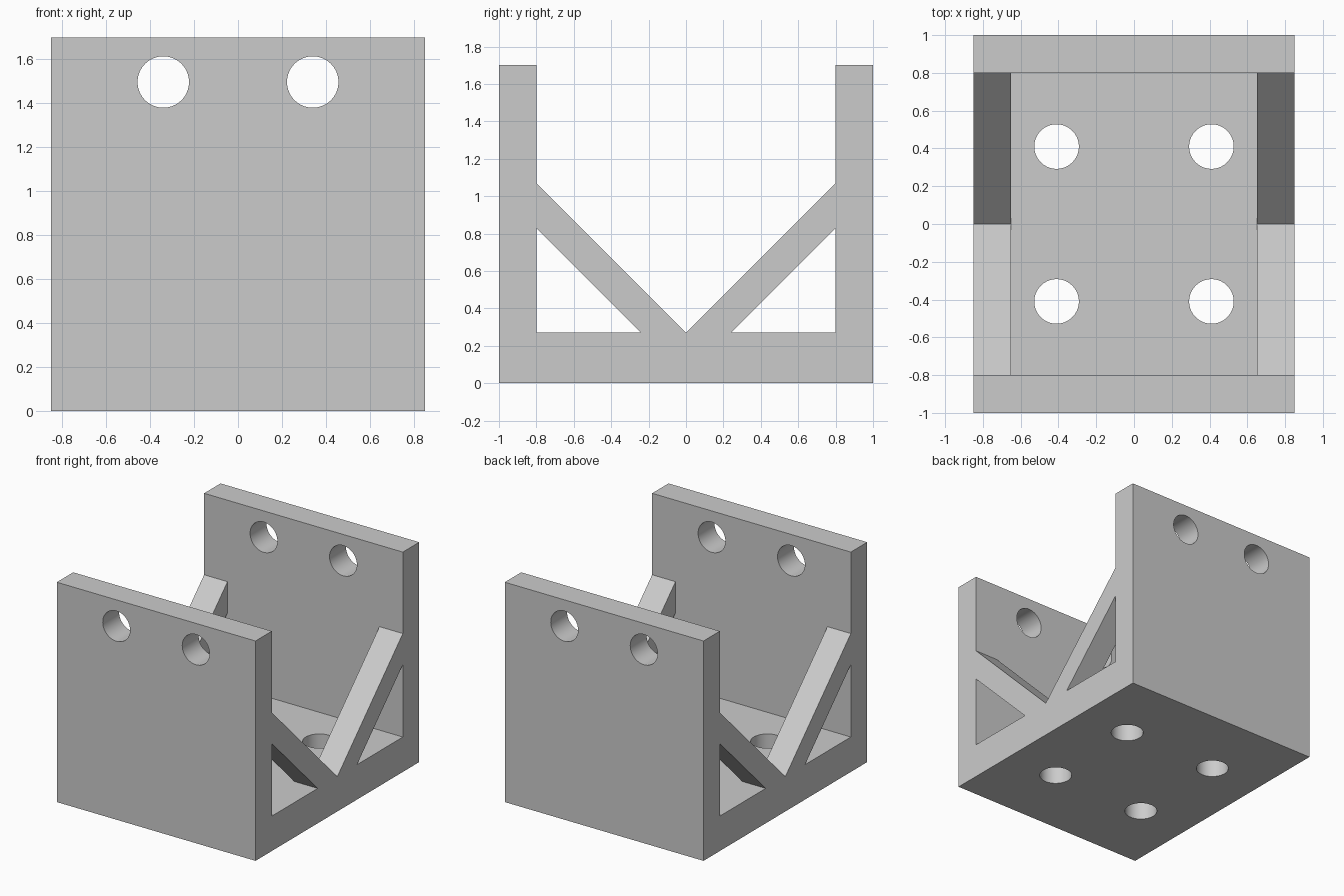
import bpy, bmesh
from math import pi
from mathutils import Matrix

cube = bpy.data.objects.get("Cube")
if cube:
    bpy.data.objects.remove(cube)

HALF_X, HALF_Y, HEIGHT = 0.85, 1.0, 1.70
WALL, FLOOR = 0.20, 0.27
INNER_X, INNER_Y = HALF_X - WALL, HALF_Y - WALL
BRACE = 0.24

grey = bpy.data.materials.new("plain grey")
grey.use_nodes = True
colour = (0.6, 0.6, 0.6, 1)
grey.diffuse_color = colour
grey.node_tree.nodes["Principled BSDF"].inputs["Base Color"].default_value = colour


def finish(name, bm):
    bmesh.ops.recalc_face_normals(bm, faces=bm.faces)
    mesh = bpy.data.meshes.new(name)
    bm.to_mesh(mesh)
    bm.free()
    mesh.materials.append(grey)
    obj = bpy.data.objects.new(name, mesh)
    bpy.context.collection.objects.link(obj)
    return obj


def extrude_profile(name, points, half_width):
    """Sweep a side (y, z) outline along x."""
    bm = bmesh.new()
    face = bm.faces.new([bm.verts.new((-half_width, y, z)) for y, z in points])
    swept = bmesh.ops.extrude_face_region(bm, geom=[face])["geom"]
    verts = [v for v in swept if isinstance(v, bmesh.types.BMVert)]
    bmesh.ops.translate(bm, verts=verts, vec=(2 * half_width, 0, 0))
    return finish(name, bm)


def drill(name, radius, depth, place):
    bm = bmesh.new()
    bmesh.ops.create_cone(bm, cap_ends=True, segments=64, radius1=radius,
                          radius2=radius, depth=depth, matrix=place)
    return finish(name, bm)


# Body with two tall walls and a V shaped gap between them
body = extrude_profile("bracket_body", [
    (-HALF_Y, 0), (HALF_Y, 0), (HALF_Y, HEIGHT), (INNER_Y, HEIGHT),
    (INNER_Y, FLOOR + INNER_Y), (0, FLOOR), (-INNER_Y, FLOOR + INNER_Y),
    (-INNER_Y, HEIGHT), (-HALF_Y, HEIGHT)], HALF_X)

# Cavity that leaves the diagonal braces only at the sides
cutters = [extrude_profile("cavity_cutter", [
    (-INNER_Y, FLOOR), (INNER_Y, FLOOR),
    (INNER_Y, HEIGHT + 0.2), (-INNER_Y, HEIGHT + 0.2)], INNER_X)]

# Triangular windows under the braces
for side in (-1, 1):
    cutters.append(extrude_profile("window_cutter", [
        (side * BRACE, FLOOR), (side * INNER_Y, FLOOR),
        (side * INNER_Y, FLOOR + INNER_Y - BRACE)], HALF_X + 0.2))

# Wall holes and floor holes
for sx in (-1, 1):
    cutters.append(drill("wall_hole_cutter", 0.117, 3,
                         Matrix.Translation((sx * 0.34, 0, 1.497))
                         @ Matrix.Rotation(pi / 2, 4, "X")))
    for sy in (-1, 1):
        cutters.append(drill("floor_hole_cutter", 0.118, 0.5,
                             Matrix.Translation((sx * 0.41, sy * 0.41, 0.1))))

for cutter in cutters:
    mod = body.modifiers.new(cutter.name, "BOOLEAN")
    mod.operation = "DIFFERENCE"
    mod.solver = "EXACT"
    mod.object = cutter

# Bake the cuts and drop the cutters
graph = bpy.context.evaluated_depsgraph_get()
baked = bpy.data.meshes.new_from_object(body.evaluated_get(graph))
body.modifiers.clear()
body.data = baked
for cutter in cutters:
    bpy.data.objects.remove(cutter)

# Smooth hole walls, crisp edges elsewhere
bpy.ops.object.select_all(action="DESELECT")
body.select_set(True)
bpy.context.view_layer.objects.active = body
bpy.ops.object.shade_smooth_by_angle(angle=pi / 6)
